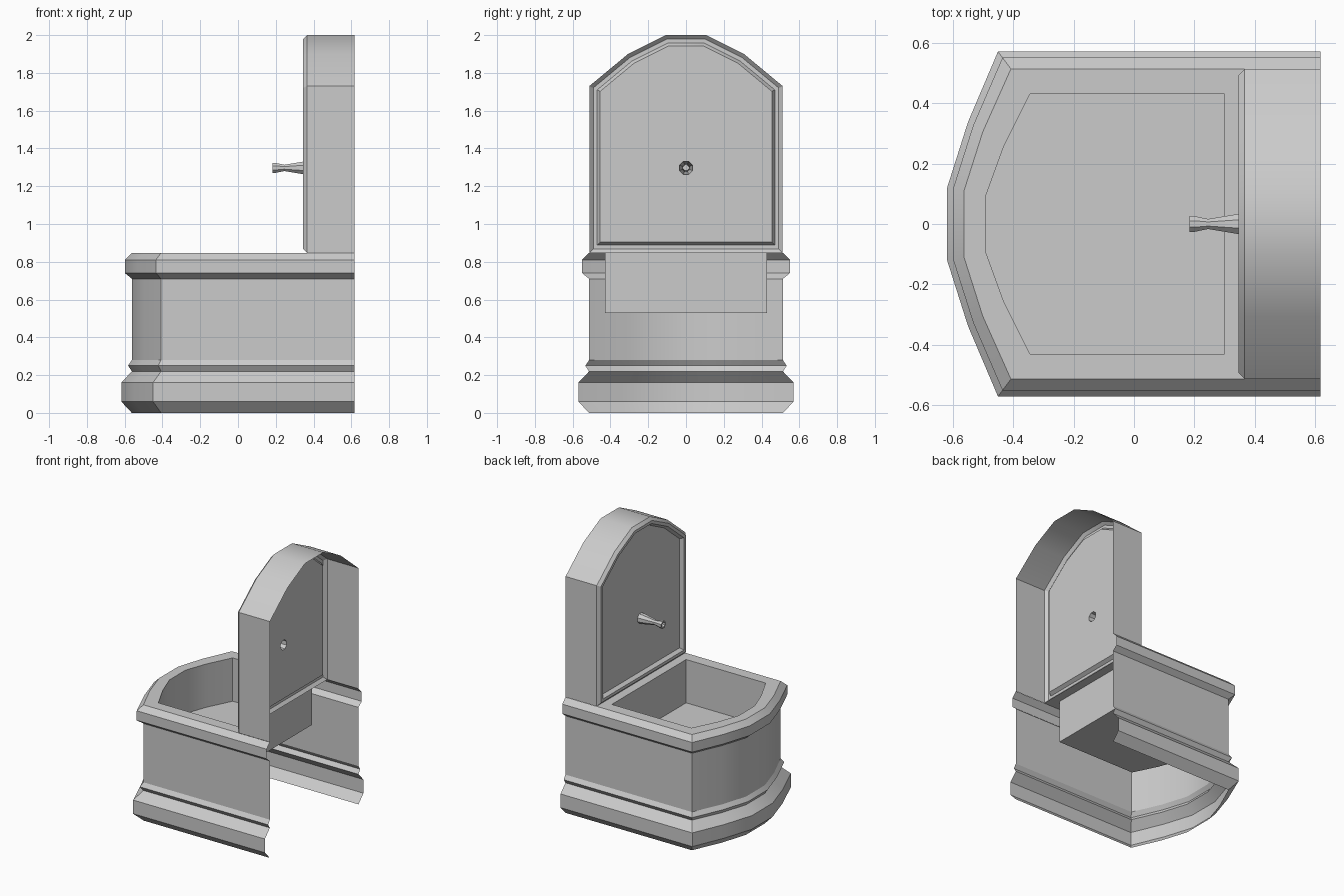
import bpy, bmesh, math
from mathutils import Vector

if "Cube" in bpy.data.objects:
    bpy.data.objects.remove(bpy.data.objects["Cube"])


def ring(bm, pts):
    return [bm.verts.new(p) for p in pts]


def bridge(bm, a, b, closed=True):
    n = len(a)
    for i in range(n if closed else n - 1):
        j = (i + 1) % n
        bm.faces.new((a[i], b[i], b[j], a[j]))


def finish(bm, name):
    mesh = bpy.data.meshes.new(name)
    bm.to_mesh(mesh)
    bm.free()
    ob = bpy.data.objects.new(name, mesh)
    bpy.context.collection.objects.link(ob)
    bpy.ops.object.select_all(action='DESELECT')
    ob.select_set(True)
    bpy.context.view_layer.objects.active = ob
    bpy.ops.object.shade_smooth_by_angle(angle=math.radians(28))
    return ob


def mirrored(half):
    """Half outline at +y -> whole outline running from -y round to +y."""
    return [(x, -y) for x, y in half] + [(x, y) for x, y in reversed(half)]


def inset(pts, d):
    """Move a counter-clockwise outline inwards by d."""
    out, n = [], len(pts)
    for i, p in enumerate(pts):
        e1 = (p - pts[i - 1]).normalized()
        e2 = (pts[(i + 1) % n] - p).normalized()
        n1, n2 = Vector((-e1.y, e1.x)), Vector((-e2.y, e2.x))
        out.append(p + (n1 + n2) * (d / (1 + n1.dot(n2))))
    return out


BACK, PANEL_X, RIM_Z, FLOOR_Z = 0.617, 0.365, 0.847, 0.53
SPOUT_Z, SPOUT_R, SIDES = 1.297, 0.037, 8

# Basin: moulded shell, open at back and bottom, with rim and hollow
body = [(-0.407, 0.513), (-0.50, 0.305), (-0.562, 0.11)]
plinth = [(-0.45, 0.57), (-0.549, 0.337), (-0.618, 0.12)]
levels = [(0, 0), (0.06, 1), (0.16, 1), (0.22, 0), (0.25, 0.35), (0.28, 0),
          (0.71, 0), (0.74, 0.65), (0.81, 0.65), (RIM_Z, 0)]
bm = bmesh.new()
prev = None
for z, t in levels:
    front = [(a[0] + (b[0] - a[0]) * t, a[1] + (b[1] - a[1]) * t)
             for a, b in zip(body, plinth)]
    y = front[0][1]
    cur = ring(bm, [(px, py, z) for px, py in
                    mirrored([(BACK, y), (PANEL_X, y)] + front)])
    if prev:
        bridge(bm, prev, cur, closed=False)
    prev = cur
hollow = mirrored([(0.30, 0.43), (-0.344, 0.43), (-0.432, 0.253), (-0.49, 0.093)])
top = ring(bm, [(px, py, RIM_Z) for px, py in hollow])
low = ring(bm, [(px, py, FLOOR_Z) for px, py in hollow])
bridge(bm, prev[1:-1], top)
bridge(bm, top, low)
bm.faces.new(low[::-1])
finish(bm, "basin")

# Back panel: arched slab with bevelled frame and recessed face, hollow behind
arch = [(0.512, RIM_Z), (0.512, 1.73), (0.307, 1.90), (0.106, 2.0)]
outline = [Vector(p) for p in arch] + [Vector((-y, z)) for y, z in reversed(arch)]
bm = bmesh.new()
prev = ring(bm, [(BACK, p.x, p.y) for p in outline])
for x, d in [(PANEL_X, 0), (0.345, 0.021), (0.345, 0.042), (0.37, 0.058)]:
    cur = ring(bm, [(x, p.x, p.y) for p in inset(outline, d)])
    bridge(bm, prev, cur, closed=(d > 0))
    prev = cur
angles = [2 * math.pi * (i + 0.5) / SIDES for i in range(SIDES)]
hole = ring(bm, [(0.37, SPOUT_R * math.cos(a), SPOUT_Z + SPOUT_R * math.sin(a))
                 for a in angles])
edges = [bm.edges.new((hole[i - 1], hole[i])) for i in range(SIDES)]
edges += [bm.edges.get((prev[i - 1], prev[i])) for i in range(len(prev))]
fill = bmesh.ops.triangle_fill(bm, use_beauty=True, edges=edges, normal=(-1, 0, 0))
for f in fill["geom"]:
    if isinstance(f, bmesh.types.BMFace):
        f.normal_update()
        if f.normal.x > 0:
            f.normal_flip()
finish(bm, "back_panel")

# Water spout: flared tube with a recessed mouth
profile = [(0.37, SPOUT_R), (0.345, 0.036), (0.245, 0.018), (0.20, 0.028),
           (0.183, 0.028), (0.183, 0.019), (0.205, 0.016)]
bm = bmesh.new()
prev = None
for x, r in profile:
    cur = ring(bm, [(x, r * math.cos(a), SPOUT_Z + r * math.sin(a)) for a in angles])
    if prev:
        bridge(bm, prev, cur)
    prev = cur
bm.faces.new(prev[::-1])
finish(bm, "water_spout")
